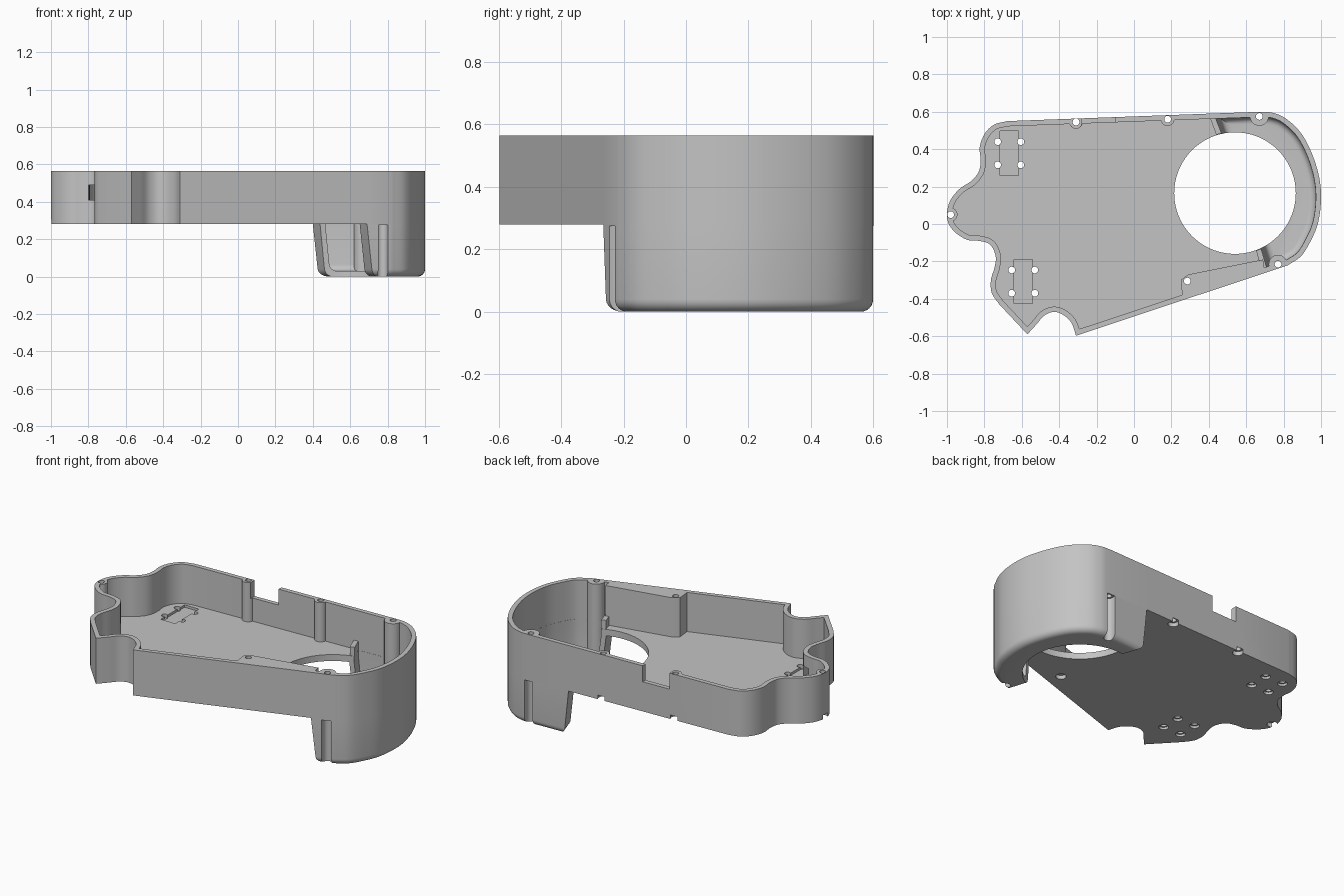
import bpy, bmesh, math
from mathutils import Vector
from mathutils.geometry import intersect_point_line

if "Cube" in bpy.data.objects:
    bpy.data.objects.remove(bpy.data.objects["Cube"], do_unlink=True)

FLOOR, FLOOR_TOP, TOP, WALL = .28, .32, .565, .028

grey = bpy.data.materials.new("plain grey")
grey.use_nodes = True
grey.diffuse_color = (.55, .55, .55, 1)
grey.node_tree.nodes["Principled BSDF"].inputs["Base Color"].default_value = grey.diffuse_color


def spline(points, steps=6):
    """Smooth chain passing through the given points."""
    p = [Vector(q) for q in points]
    p = [p[0] * 2 - p[1]] + p + [p[-1] * 2 - p[-2]]
    out = []
    for a, b, c, d in zip(p, p[1:], p[2:], p[3:]):
        for i in range(steps):
            t = i / steps
            out.append(b + (c - a) * t / 2 + (a * 2 - b * 5 + c * 4 - d) * t * t / 2
                       + (b * 3 - a - c * 3 + d) * t ** 3 / 2)
    return out + [p[-2]]


def inset(points, distance):
    """Move a clockwise outline inward with mitred corners."""
    out = []
    for i, p in enumerate(points):
        e, f = (p - points[i - 1]).normalized(), (points[(i + 1) % len(points)] - p).normalized()
        m, n = Vector((e.y, -e.x)), Vector((f.y, -f.x))
        out.append(p + (m + n) * distance / (1 + m.dot(n)))
    return out


def gap(point, outline):
    """Shortest distance from a point to an outline."""
    best = 9
    for i, b in enumerate(outline):
        near, t = intersect_point_line(point, outline[i - 1], b)
        spot = outline[i - 1].lerp(b, min(max(t, 0), 1))
        best = min(best, (point - spot).length)
    return best


def loft(name, rings):
    """Closed solid through rings given as (outline, height)."""
    bm = bmesh.new()
    loops = [[bm.verts.new((p[0], p[1], z)) for p in ring] for ring, z in rings]
    for low, high in zip(loops, loops[1:]):
        for i in range(len(low)):
            bm.faces.new((low[i - 1], low[i], high[i], high[i - 1]))
    bm.faces.new(loops[0])
    bm.faces.new(loops[-1])
    bmesh.ops.recalc_face_normals(bm, faces=bm.faces)
    mesh = bpy.data.meshes.new(name)
    bm.to_mesh(mesh)
    bm.free()
    mesh.materials.append(grey)
    obj = bpy.data.objects.new(name, mesh)
    bpy.context.collection.objects.link(obj)
    return obj


def prism(name, points, low, high):
    return loft(name, [(points, low), (points, high)])


def box(name, x, y, z):
    return prism(name, [(x[0], y[0]), (x[0], y[1]), (x[1], y[1]), (x[1], y[0])], *z)


def circle(centre, radius, sides=24):
    return [Vector(centre) + Vector((math.cos(a), math.sin(a))) * radius
            for a in (math.tau * i / sides for i in range(sides))]


def cut(target, cutters):
    """Subtract each cutter and bake the result."""
    for c in cutters:
        c.hide_render = True
        mod = target.modifiers.new("cut", "BOOLEAN")
        mod.operation, mod.solver, mod.object = "DIFFERENCE", "EXACT", c
        graph = bpy.context.evaluated_depsgraph_get()
        mesh = bpy.data.meshes.new_from_object(target.evaluated_get(graph))
        target.modifiers.clear()
        target.data = mesh


# Plan outline: left lobes, back edge, round end, front edge, scooped corner
left = spline([(-.72, -.43), (-.76, -.37), (-.765, -.3), (-.745, -.23), (-.74, -.17), (-.77, -.11),
               (-.83, -.09), (-.89, -.085), (-.95, -.05), (-.99, 0), (-1, .06), (-.98, .13),
               (-.93, .19), (-.87, .23), (-.83, .28), (-.82, .34), (-.825, .41), (-.8, .48),
               (-.75, .53), (-.68, .55)])
back_end, front_end = Vector((.4, .59)), Vector((.69, -.265))
round_end = spline([(.68, .6), (.74, .595), (.81, .565), (.89, .49), (.95, .38), (.99, .25),
                    (1, .13), (.985, .01), (.95, -.08), (.895, -.17), (.82, -.222)])
scoop = spline([(-.31, -.597), (-.335, -.528), (-.38, -.485), (-.43, -.47), (-.48, -.49),
                (-.52, -.535), (-.57, -.59)])
outline = left + [back_end] + round_end + [front_end] + scoop
inner = [p for p in inset(outline, WALL) if gap(p, outline) > WALL * .9]


def crescent(lean, amount):
    """Deep end outline; the two ends lean in toward the bottom."""
    shift, rise = Vector((.03, 0)) * lean, Vector((.03, .01)) * lean
    pts = [back_end + shift] + round_end + [front_end + rise, Vector((.635, -.09)) + rise,
           Vector((.6, .1)) + shift, Vector((.46, .41)) + shift]
    return inset(pts, amount)


def rounded(name, bottom, top, amount, radius):
    """Crescent solid with a rounded lower edge."""
    rings = []
    for i in range(7):
        a = math.pi / 2 * i / 6
        z = bottom + radius * (1 - math.cos(a))
        rings.append((crescent(1 - z / FLOOR, amount + radius * (1 - math.sin(a))), z))
    rings.append((crescent(0, amount), FLOOR))
    if top > FLOOR:
        rings.append((crescent(0, amount), top))
    return loft(name, rings)


# Screw positions: light bosses, deep bosses with outward direction, solid front block
light = [(-.31, .545), (.18, .56), (-.98, .05)]
deep = [((.67, .575), (0, 1)), ((.77, -.215), (.3, -.95))]
block_hole = (.285, -.305)
bosses = [prism("boss_helper", circle(c, .036), -.1, .8) for c in light]
bosses += [prism("deep_boss_helper", circle(c, .05), -.1, .8) for c, _ in deep]
bosses.append(prism("block_helper", [(.27, -.5), (.25, -.3), (.29, -.27), (.69, -.19), (.72, -.4)],
                    FLOOR, .8))

# Inner spaces
cavity = prism("cavity_cutter", inner, FLOOR_TOP, .7)
cut(cavity, bosses)
well = rounded("well_cutter", .03, .34, WALL + .001, .035)
cut(well, bosses[len(light):-1])
opening = prism("opening_cutter", circle((.54, .165), .325, 72), -.1, .345)

# Holes, counterbores, access grooves
holes = [prism("screw_cutter", circle(c, .018), -.1, .8)
         for c in light + [c for c, _ in deep] + [block_hole]]
holes += [prism("counterbore_cutter", circle(c, .03), .2, FLOOR + .025) for c in light + [block_hole]]
for x, y in [(-.667, .378), (-.592, -.308)]:
    holes.append(box("plate_recess_cutter", (x - .05, x + .05), (y - .118, y + .118),
                     (FLOOR_TOP - .015, FLOOR_TOP + .05)))
    for sx in (-1, 1):
        for sy in (-1, 1):
            c = (x + sx * .062, y + sy * .062)
            holes.append(prism("rivet_cutter", circle(c, .018, 16), .2, .4))
            holes.append(prism("rivet_bore_cutter", circle(c, .028, 16), .2, FLOOR + .015))
holes.append(box("back_notch_cutter", (-.28, -.1), (.48, .7), (.465, .7)))
holes.append(box("side_window_cutter", (-.8, -.74), (-.17, -.05), (.41, .49)))

grooves = []
for c, way in deep:
    way = Vector(way)
    pts = [p + way * .08 if (p - Vector(c)).dot(way) > .001 else p for p in circle(c, .028)]
    grooves.append(prism("groove_cutter", pts, -.1, .275))

# Upper tray and deep rounded end
tray = prism("upper_tray", outline, FLOOR, TOP)
cut(tray, [cavity, well, opening] + holes)
deep_end = rounded("deep_end", 0, FLOOR, 0, .04)
cut(deep_end, [well, opening] + grooves + holes[len(light):len(light) + len(deep)])

# Low ribs at both ends of the deep section
back_rib = prism("back_rib", [(.405, .57), (.435, .57), (.468, .485), (.44, .477)], FLOOR + .01, .375)
front_rib = prism("front_rib", [(.653, -.142), (.68, -.133), (.71, -.235), (.682, -.245)],
                  FLOOR + .01, .375)

# Smooth curved walls, keep hard edges
parts = [tray, deep_end, back_rib, front_rib]
for obj in list(bpy.data.objects):
    if obj.name.split(".")[0].endswith(("_cutter", "_helper")):
        bpy.data.objects.remove(obj, do_unlink=True)
bpy.ops.object.select_all(action="DESELECT")
for part in parts:
    part.select_set(True)
bpy.context.view_layer.objects.active = tray
bpy.ops.object.shade_smooth_by_angle(angle=math.radians(30))
